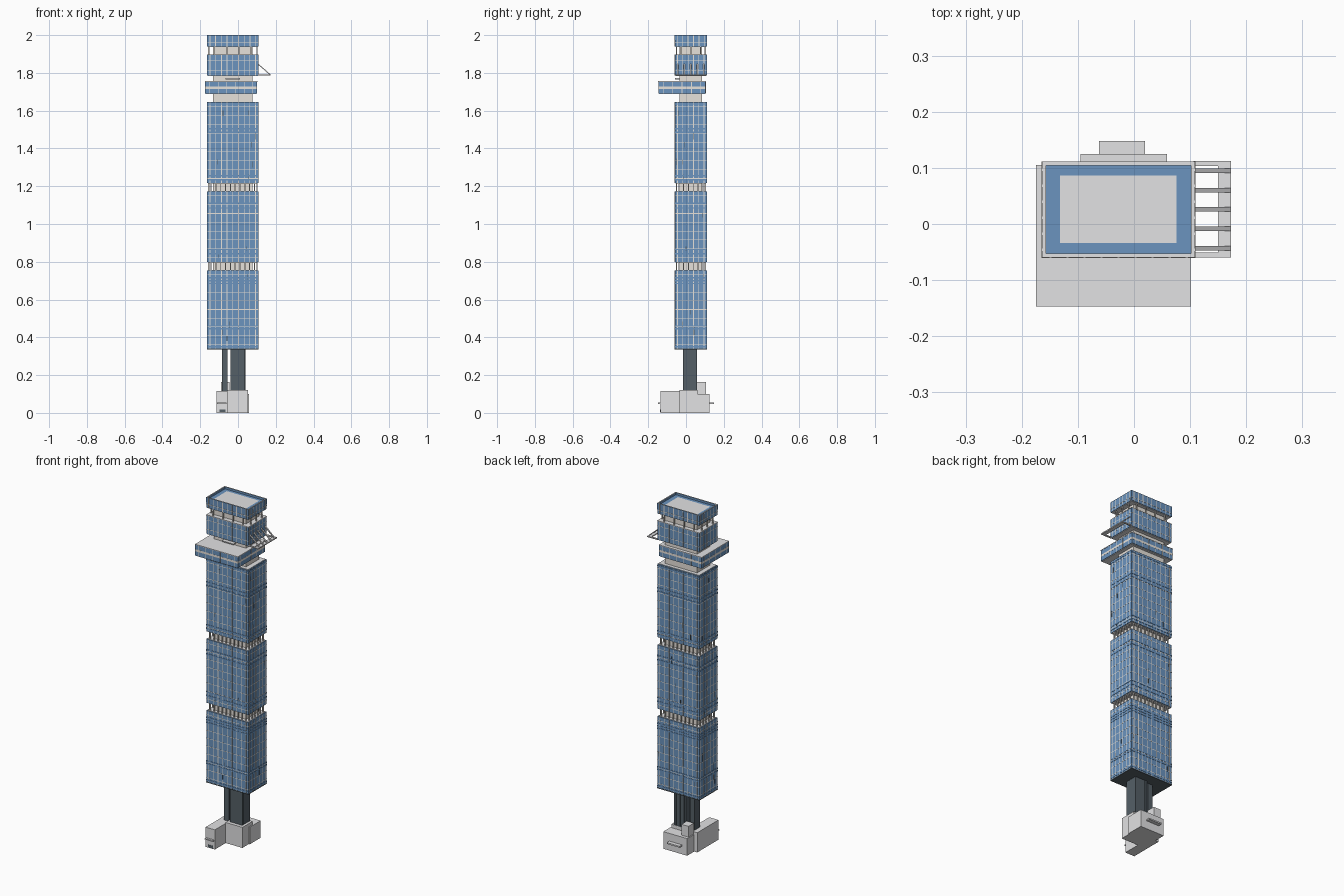
import bpy, bmesh, random
from mathutils import Matrix, Vector

random.seed(4)
if "Cube" in bpy.data.objects:
    bpy.data.objects.remove(bpy.data.objects["Cube"])


def material(name, r, g, b):
    m = bpy.data.materials.new(name)
    m.use_nodes = True
    m.diffuse_color = (r, g, b, 1)
    node = next(n for n in m.node_tree.nodes if n.type == "BSDF_PRINCIPLED")
    node.inputs["Base Color"].default_value = (r, g, b, 1)
    return m


GLASS = material("blue_glass", 0.145, 0.295, 0.52)
GREY = material("light_grey", 0.76, 0.76, 0.77)
CREAM = material("cream_trim", 0.82, 0.78, 0.73)
SLATE = material("slate", 0.09, 0.115, 0.135)


def finish(name, bm, mats):
    mesh = bpy.data.meshes.new(name)
    bmesh.ops.recalc_face_normals(bm, faces=bm.faces)
    bm.to_mesh(mesh)
    bm.free()
    for m in mats:
        mesh.materials.append(m)
    ob = bpy.data.objects.new(name, mesh)
    bpy.context.collection.objects.link(ob)
    return ob


def boxes(name, mat, *bounds):
    """One object made of boxes, each given as (x0, x1, y0, y1, z0, z1)."""
    bm = bmesh.new()
    for x0, x1, y0, y1, z0, z1 in bounds:
        move = Matrix.Translation(((x0 + x1) / 2, (y0 + y1) / 2, (z0 + z1) / 2))
        size = Matrix.Diagonal((x1 - x0, y1 - y0, z1 - z0, 1))
        bmesh.ops.create_cube(bm, size=1, matrix=move @ size)
    return finish(name, bm, [mat])


# Footprints of the tower, its recessed core and the balcony storey
BODY = (-0.163, 0.108, -0.059, 0.11)
CORE = (-0.132, 0.076, -0.034, 0.086)
DECK = (-0.174, 0.101, -0.146, 0.104)


def grow(rect, d):
    return (rect[0] - d, rect[1] + d, rect[2] - d, rect[3] + d)


def rings(rect, heights, thick, out):
    return [grow(rect, out) + (z - thick / 2, z + thick / 2) for z in heights]


def uprights(rect, nx, ny, z0, z1, wide, out):
    """Bars standing on all four sides, nx along x and ny along y."""
    x0, x1, y0, y1 = rect
    h = wide / 2
    bars = []
    for i in range(nx):
        x = x0 + (x1 - x0) * (i + 0.5) / nx
        bars += [(x - h, x + h, y - out, y + out, z0, z1) for y in (y0, y1)]
    for i in range(ny):
        y = y0 + (y1 - y0) * (i + 0.5) / ny
        bars += [(x - out, x + out, y - h, y + h, z0, z1) for x in (x0, x1)]
    return bars


def slits(rect, z0, z1, count):
    """Short dark window slits scattered on the long and short walls."""
    x0, x1, y0, y1 = rect
    out = []
    for _ in range(count):
        h = random.uniform(0.02, 0.05)
        z = random.uniform(z0, z1 - h)
        x, y = random.uniform(x0, x1 - 0.01), random.uniform(y0, y1 - 0.01)
        wx, wy = random.choice((x0, x1)), random.choice((y0, y1))
        out.append((x, x + 0.003, wy - 0.001, wy + 0.001, z, z + h))
        out.append((wx - 0.001, wx + 0.001, y, y + 0.003, z, z + h))
    return out


def storeys(name, z0, z1, bands, floors):
    """A glazed block with mullions, floor lines and raised glass bands."""
    boxes(name + "_glass", GLASS, BODY + (z0, z1))
    step = (z1 - z0) / floors
    lines = [z0 + step * (i + 0.5) for i in range(floors)]
    boxes(name + "_floor_lines", CREAM, *rings(BODY, lines, 0.003, 0.0005))
    boxes(name + "_mullions", CREAM, *uprights(BODY, 9, 6, z0, z1, 0.004, 0.0008))
    if bands:
        boxes(name + "_slits", SLATE, *slits(BODY, z0, z1, floors))
        boxes(name + "_bands", GLASS, *rings(BODY, bands, 0.007, 0.0014))


def recess(name, z0, z1, nx, ny):
    """Set-back storey with a row of perimeter posts."""
    boxes(name + "_core", CREAM, CORE + (z0, z1))
    if nx:
        boxes(name + "_posts", CREAM, *uprights(grow(BODY, -0.008), nx, ny, z0, z1, 0.005, 0.003))


# Podium at ground level
boxes("podium", GREY,
      (-0.115, -0.055, -0.135, 0.06, 0, 0.115),
      (-0.056, 0.053, -0.035, 0.06, 0, 0.12),
      (-0.095, 0.059, 0.025, 0.125, 0, 0.1),
      (-0.09, -0.045, 0.056, 0.106, 0.1, 0.163))
boxes("entrance_canopies", GREY,
      (-0.112, -0.06, -0.147, -0.134, 0.048, 0.055),
      (-0.062, 0.02, 0.122, 0.148, 0.047, 0.055))
boxes("entrance_door", SLATE, (-0.098, -0.066, -0.137, -0.13, 0.004, 0.018))

# Dark shafts carrying the tower
boxes("shafts", SLATE,
      (-0.04, 0.038, -0.015, 0.058, 0.1, 0.34),
      (-0.086, -0.056, -0.005, 0.045, 0.1, 0.34))
boxes("shaft_ribs", SLATE, *uprights((-0.04, 0.038, -0.015, 0.058), 3, 3, 0.12, 0.34, 0.006, 0.001))
boxes("tower_soffit", SLATE, grow(BODY, 0.001) + (0.335, 0.34))

# Three tall glazed blocks separated by recessed storeys
storeys("lower_block", 0.34, 0.755, (0.35, 0.445, 0.46, 0.685, 0.7, 0.715), 9)
recess("lower_recess", 0.755, 0.8, 10, 6)
storeys("middle_block", 0.8, 1.172, (0.842, 0.865, 1.085, 1.11), 8)
recess("upper_recess", 1.172, 1.217, 10, 6)
storeys("upper_block", 1.217, 1.645, (1.235, 1.255, 1.485, 1.505, 1.635), 9)
boxes("block_caps", GREY,
      *[grow(BODY, -0.004) + (z, z + 0.003) for z in (0.754, 1.171, 1.644)])
boxes("block_soffits", GREY,
      *[grow(BODY, -0.004) + (z - 0.003, z) for z in (0.8005, 1.2175)])

# Balcony storey reaching forward
recess("neck", 1.645, 1.79, 0, 0)
boxes("balcony_glass", GLASS, DECK + (1.69, 1.752))
boxes("balcony_stripe", CREAM, *rings(DECK, (1.721,), 0.012, 0.0005))
boxes("balcony_mullions", CREAM, *uprights(DECK, 6, 5, 1.69, 1.752, 0.003, 0.0008))
boxes("balcony_roof", GREY, grow(DECK, 0.001) + (1.752, 1.756))
boxes("balcony_soffit", GREY, grow(DECK, -0.003) + (1.687, 1.691))
boxes("terrace_canopy", GREY, (-0.065, 0.01, -0.057, -0.034, 1.766, 1.772))

# Crown: glazed storey, open storey and parapet storey
storeys("crown_block", 1.787, 1.895, (), 2)
boxes("crown_cap", GREY, grow(BODY, 0.001) + (1.894, 1.898))
boxes("crown_soffit", GREY, grow(BODY, -0.003) + (1.784, 1.788))
recess("crown_recess", 1.895, 1.94, 4, 3)
boxes("parapet_soffit", GREY, grow(BODY, -0.003) + (1.937, 1.941))
boxes("parapet_mullions", CREAM, *uprights(grow(BODY, 0.001), 9, 6, 1.94, 1.998, 0.004, 0.0008))
boxes("parapet_floor_line", CREAM, *rings(BODY, (1.96,), 0.003, 0.0015))

# Parapet storey: grey rim, shallow inner wall, blue gutter, grey roof panel
bm = bmesh.new()
loops = []
INNER = grow(BODY, -0.006)
for rect, z in ((BODY, 1.94), (grow(BODY, 0.001), 2.0), (INNER, 2.0), (INNER, 1.988), (CORE, 1.988)):
    x0, x1, y0, y1 = rect
    loops.append([bm.verts.new(p) for p in
                  ((x0, y0, z), (x1, y0, z), (x1, y1, z), (x0, y1, z))])
for level in range(4):
    a, b = loops[level], loops[level + 1]
    for i in range(4):
        j = (i + 1) % 4
        bm.faces.new((a[i], a[j], b[j], b[i])).material_index = int(level == 1)
bm.faces.new(loops[4]).material_index = 1
bm.faces.new(loops[0][::-1])
finish("parapet", bm, [GLASS, GREY])

# Side awning: open frame with sloping struts
AY0, AY1 = -0.06, 0.112
boxes("awning_frame", GREY,
      (0.15, 0.173, AY0, AY1, 1.785, 1.791),
      (0.106, 0.155, AY0, AY0 + 0.009, 1.785, 1.791),
      (0.106, 0.155, AY1 - 0.009, AY1, 1.785, 1.791))
bm = bmesh.new()
top, foot = Vector((0.107, 0, 1.846)), Vector((0.171, 0, 1.79))
slope = foot - top
for i in range(5):
    mid = (top + foot) / 2 + Vector((0, -0.043 + 0.0345 * i, 0))
    turn = slope.to_track_quat("X", "Z").to_matrix().to_4x4()
    size = Matrix.Diagonal((slope.length, 0.008, 0.005, 1))
    bmesh.ops.create_cube(bm, size=1, matrix=Matrix.Translation(mid) @ turn @ size)
finish("awning_struts", bm, [GREY])
